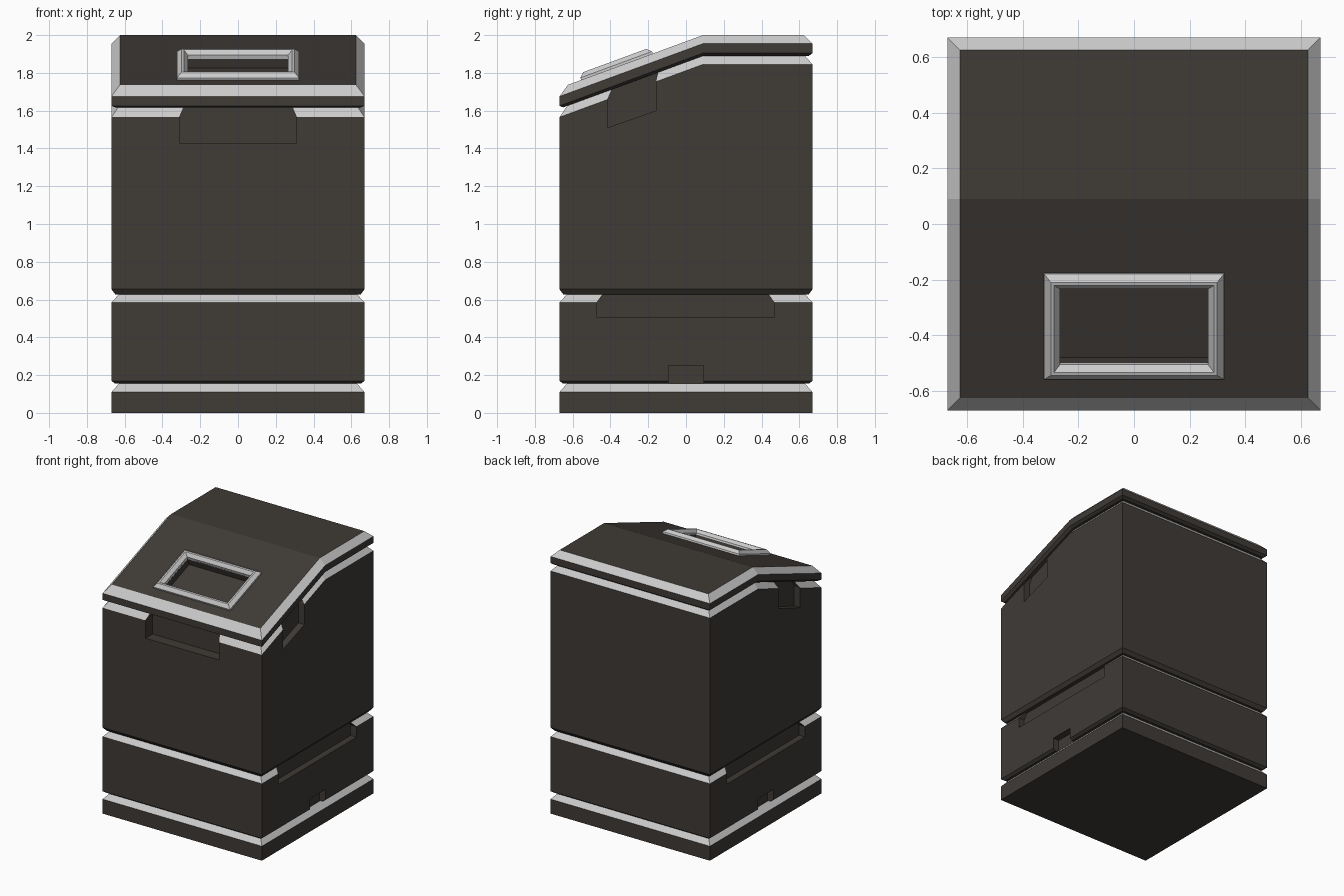
import bpy, bmesh, math
from mathutils import Matrix

if "Cube" in bpy.data.objects:
    bpy.data.objects.remove(bpy.data.objects["Cube"])

H = 0.67                 # half width of the bin
RIDGE = 0.09             # y where the slope starts
SLOPE = 0.368


def material(name, colour):
    m = bpy.data.materials.new(name)
    m.diffuse_color = colour
    m.use_nodes = True
    m.node_tree.nodes["Principled BSDF"].inputs["Base Color"].default_value = m.diffuse_color
    return m


DARK = material("dark_plastic", (0.05, 0.043, 0.037, 1))
LIGHT = material("light_trim", (0.8, 0.8, 0.8, 1))


def finish(name, bm):
    bmesh.ops.recalc_face_normals(bm, faces=bm.faces)
    me = bpy.data.meshes.new(name)
    bm.to_mesh(me)
    bm.free()
    me.materials.append(DARK)
    me.materials.append(LIGHT)
    ob = bpy.data.objects.new(name, me)
    bpy.context.collection.objects.link(ob)
    return ob


def block(name, rings):
    """Stacked square rings (inset, z, sloped); the last band is light trim."""
    bm = bmesh.new()
    loops = []
    for inset, z, sloped in rings:
        h = H - inset
        plan = [(-h, -h), (h, -h), (h, RIDGE), (h, h), (-h, h), (-h, RIDGE)]
        loops.append([bm.verts.new((x, y, z + (SLOPE * min(0, y - RIDGE) if sloped else 0)))
                      for x, y in plan])
    for k in range(len(loops) - 1):
        a, b = loops[k], loops[k + 1]
        for i in range(6):
            j = (i + 1) % 6
            f = bm.faces.new((a[i], a[j], b[j], b[i]))
            f.material_index = int(k == len(loops) - 2)
    for l in (loops[0], loops[-1]):
        bm.faces.new((l[0], l[1], l[2], l[5]))
        bm.faces.new((l[5], l[2], l[3], l[4]))
    return finish(name, bm)


def prism(points_a, points_b):
    bm = bmesh.new()
    a = [bm.verts.new(p) for p in points_a]
    b = [bm.verts.new(p) for p in points_b]
    n = len(a)
    bm.faces.new(a)
    bm.faces.new(b)
    for i in range(n):
        j = (i + 1) % n
        bm.faces.new((a[i], a[j], b[j], b[i]))
    ob = finish("cutter", bm)
    ob.hide_render = True
    return ob


def cut(target, cutter):
    mod = target.modifiers.new("cut", 'BOOLEAN')
    mod.operation = 'DIFFERENCE'
    mod.solver = 'EXACT'
    mod.object = cutter
    bpy.context.view_layer.objects.active = target
    bpy.ops.object.modifier_apply(modifier=mod.name)
    bpy.data.objects.remove(cutter)


def cut_sides(target, profile, depth):
    for s in (-1, 1):
        cut(target, prism([(s * (H - depth), y, z) for y, z in profile],
                          [(s * (H + 0.1), y, z) for y, z in profile]))


# Stacked sections
base = block("base", [(0, 0, 0), (0, 0.11, 0), (0.04, 0.155, 0)])
lower = block("lower_section", [(0.02, 0.155, 0), (0, 0.17, 0), (0, 0.585, 0), (0.04, 0.628, 0)])
body = block("main_body", [(0.02, 0.628, 0), (0, 0.655, 0), (0, 1.845, 1), (0.04, 1.89, 1)])
lid = block("lid", [(0.02, 1.89, 1), (0, 1.905, 1), (0, 1.955, 1), (0.045, 2.0, 1)])

# Side slot and small notch in the lower section
cut_sides(lower, [(-0.472, 0.505), (0.467, 0.505), (0.467, 0.585), (0.435, 0.628),
                  (0.435, 0.7), (-0.44, 0.7), (-0.44, 0.628), (-0.472, 0.585)], 0.05)
cut_sides(lower, [(-0.092, 0.1), (0.092, 0.1), (0.092, 0.25), (-0.092, 0.25)], 0.05)

# Grip recesses under the lid: sides, then front
cut_sides(body, [(-0.415, 1.51), (-0.16, 1.60), (-0.16, 1.755), (-0.15, 1.80),
                 (-0.15, 1.95), (-0.39, 1.95), (-0.39, 1.715), (-0.415, 1.66)], 0.05)
grip = [(-0.31, 1.43), (0.31, 1.43), (0.31, 1.565), (0.287, 1.62),
        (0.287, 1.8), (-0.287, 1.8), (-0.287, 1.62), (-0.31, 1.565)]
cut(body, prism([(x, -H - 0.1, z) for x, z in grip], [(x, -H + 0.085, z) for x, z in grip]))

# Window pocket in the sloped part of the lid
FY = -0.365
TILT = Matrix.Translation((0, FY, 2.0 + SLOPE * (FY - RIDGE))) @ Matrix.Rotation(math.atan(SLOPE), 4, 'X')
FX, FL, RIM = 0.323, 0.202, 0.058


def rect(inset, h):
    x, y = FX - inset, FL - inset
    return [(-x, -y, h), (x, -y, h), (x, y, h), (-x, y, h)]


pocket = prism(rect(RIM, -0.06), rect(RIM, 0.1))
pocket.data.transform(TILT)
cut(lid, pocket)

# Raised bevelled frame around the pocket
bm = bmesh.new()
section = [(0, -0.01), (0, 0.012), (0.024, 0.035), (0.036, 0.035), (RIM, 0.012), (RIM, -0.01)]
loops = [[bm.verts.new(p) for p in rect(*s)] for s in section]
for k, a in enumerate(loops):
    b = loops[(k + 1) % len(loops)]
    for i in range(4):
        j = (i + 1) % 4
        bm.faces.new((a[i], a[j], b[j], b[i])).material_index = 1
frame = finish("window_frame", bm)
frame.data.transform(TILT)
